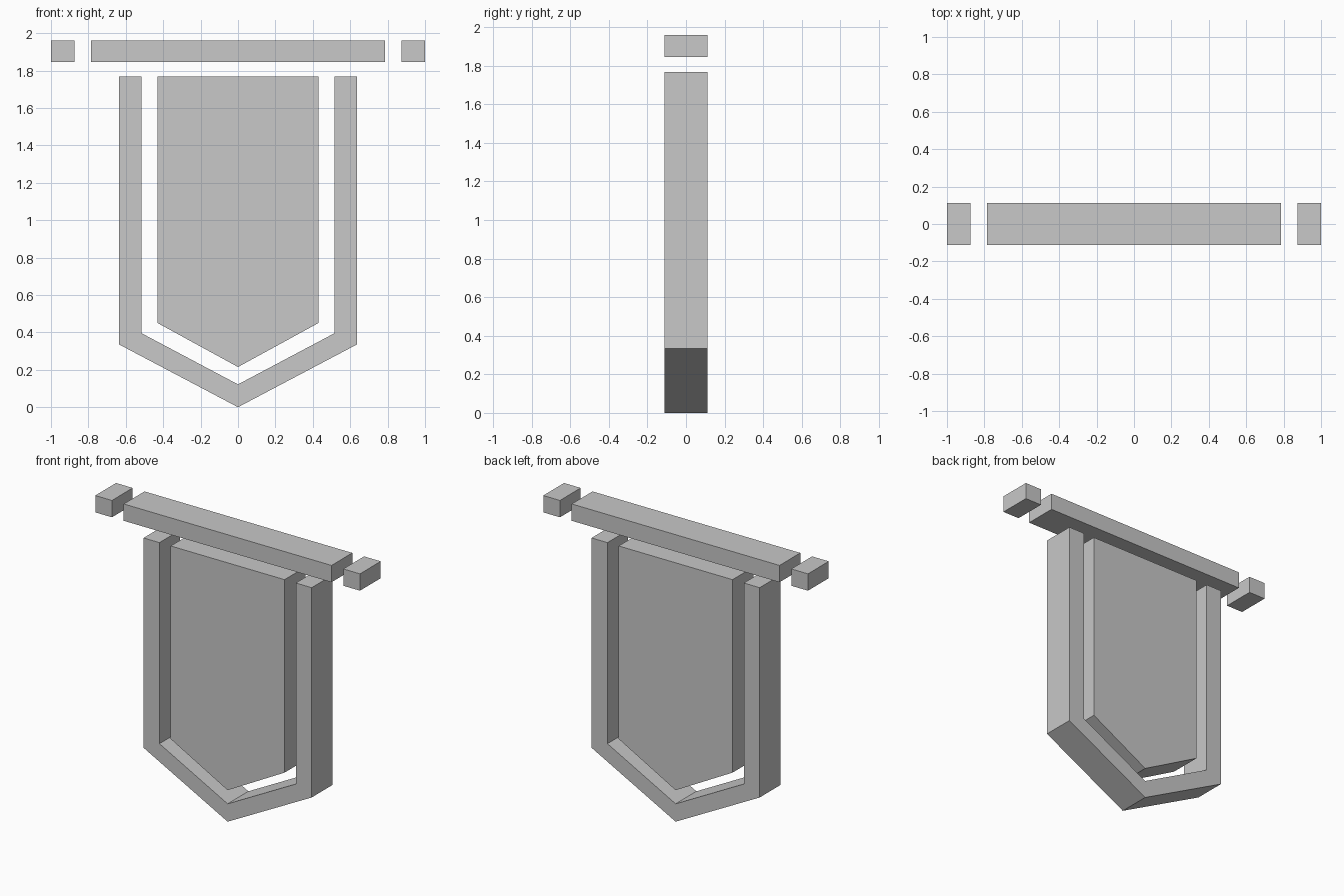
import bpy
import bmesh

cube = bpy.data.objects.get("Cube")
if cube:
    bpy.data.objects.remove(cube, do_unlink=True)

HALF_DEPTH = 0.112
TOP = 1.768

grey = bpy.data.materials.new("plain grey")
grey.use_nodes = True
colour = (0.58, 0.58, 0.58, 1)
grey.diffuse_color = colour
grey.node_tree.nodes["Principled BSDF"].inputs["Base Color"].default_value = colour


def extrude_profile(name, points):
    """Extrude an x-z outline through the full depth."""
    bm = bmesh.new()
    face = bm.faces.new([bm.verts.new((x, -HALF_DEPTH, z)) for x, z in points])
    result = bmesh.ops.extrude_face_region(bm, geom=[face])
    moved = [v for v in result["geom"] if isinstance(v, bmesh.types.BMVert)]
    bmesh.ops.translate(bm, verts=moved, vec=(0, 2 * HALF_DEPTH, 0))
    bmesh.ops.recalc_face_normals(bm, faces=bm.faces)
    mesh = bpy.data.meshes.new(name)
    bm.to_mesh(mesh)
    bm.free()
    mesh.materials.append(grey)
    obj = bpy.data.objects.new(name, mesh)
    bpy.context.collection.objects.link(obj)
    return obj


def block(name, x0, x1, z0, z1):
    return extrude_profile(name, [(x0, z0), (x1, z0), (x1, z1), (x0, z1)])


def pennant(half_width, corner, tip):
    """Open outline running from top left, around the point, to top right."""
    return [(-half_width, TOP), (-half_width, corner), (0, tip),
            (half_width, corner), (half_width, TOP)]


# Hanging bar with a separate end block on each side
block("top_bar", -0.785, 0.785, 1.845, 1.96)
block("right_bar_end", -1, -0.874, 1.845, 1.96)
block("left_bar_end", 0.874, 1, 1.845, 1.96)

# Pointed cloth panel and the border that surrounds it
extrude_profile("banner_panel", pennant(0.43, 0.45, 0.215))
outer = pennant(0.635, 0.335, 0)
inner = pennant(0.515, 0.395, 0.122)
extrude_profile("banner_border", outer + inner[::-1])
